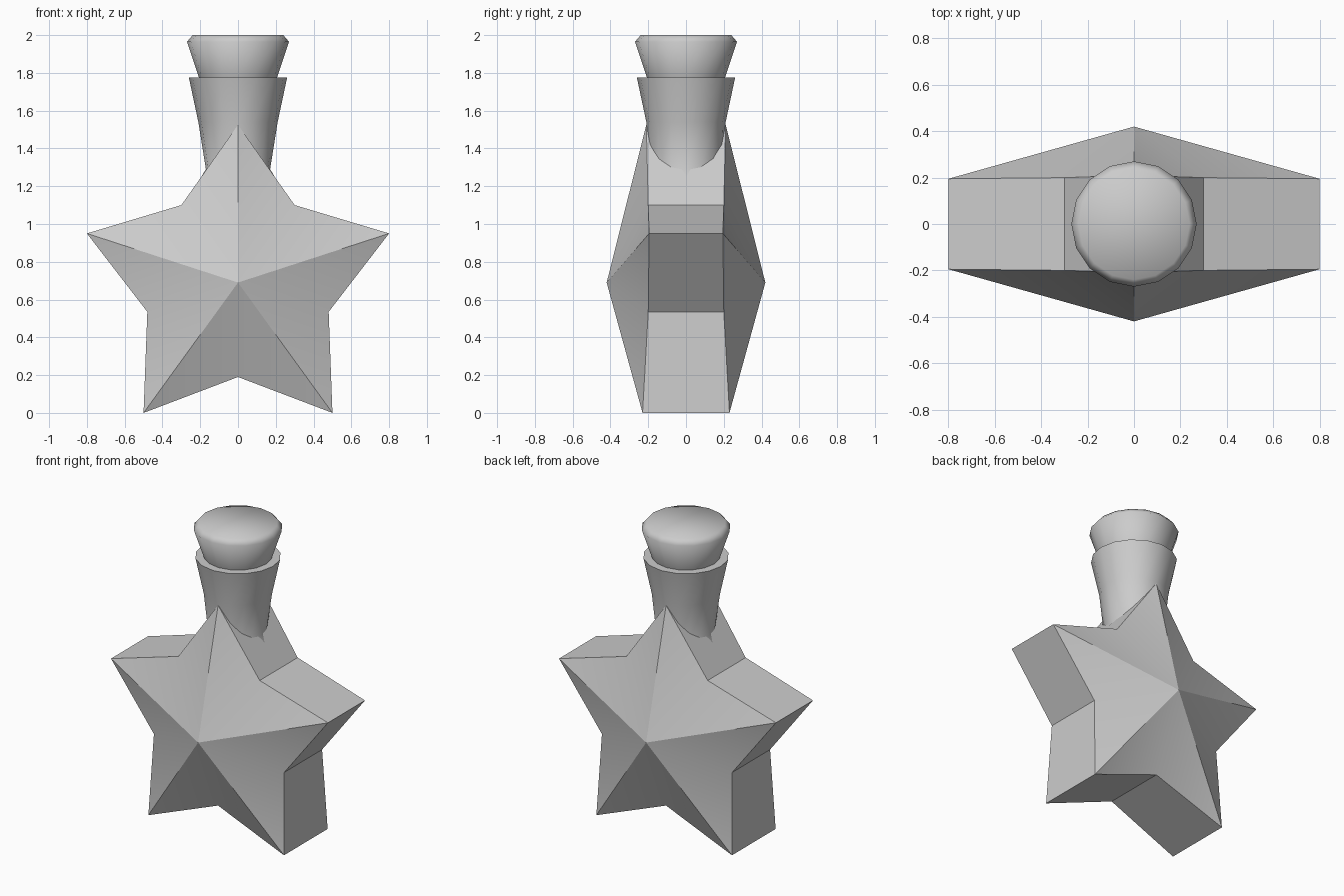
import bpy, bmesh
from math import cos, sin, pi, radians

if "Cube" in bpy.data.objects:
    bpy.data.objects.remove(bpy.data.objects["Cube"])


def finish(name, bm, angle):
    bmesh.ops.recalc_face_normals(bm, faces=bm.faces)
    mesh = bpy.data.meshes.new(name)
    bm.to_mesh(mesh)
    bm.free()
    obj = bpy.data.objects.new(name, mesh)
    bpy.context.collection.objects.link(obj)
    bpy.ops.object.select_all(action='DESELECT')
    obj.select_set(True)
    bpy.context.view_layer.objects.active = obj
    bpy.ops.object.shade_smooth_by_angle(angle=radians(angle))
    return obj


def loft(name, sections, sides=16, angle=40):
    """Stack of elliptical rings (z, x radius, y radius) with capped ends."""
    bm = bmesh.new()
    rings = [[bm.verts.new((rx * cos(2 * pi * i / sides), ry * sin(2 * pi * i / sides), z))
              for i in range(sides)] for z, rx, ry in sections]
    for a, b in zip(rings, rings[1:]):
        for i in range(sides):
            j = (i + 1) % sides
            bm.faces.new((a[i], a[j], b[j], b[i]))
    bm.faces.new(rings[0][::-1])
    bm.faces.new(rings[-1])
    return finish(name, bm, angle)


# Star-shaped flask: outline (x, z, half depth), bulging to a point front and back
half = [(0.30, 1.10, 0.20), (0.80, 0.95, 0.195), (0.48, 0.535, 0.20), (0.50, 0.0, 0.23)]
outline = ([(0, 1.525, 0.21)] + half + [(0, 0.19, 0.21)]
           + [(-x, z, d) for x, z, d in reversed(half)])
bm = bmesh.new()
front, back = [[bm.verts.new((x, s * d, z)) for x, z, d in outline] for s in (-1, 1)]
front_peak = bm.verts.new((0, -0.42, 0.69))
back_peak = bm.verts.new((0, 0.42, 0.69))
for i in range(len(outline)):
    j = (i + 1) % len(outline)
    bm.faces.new((front[i], front[j], front_peak))
    bm.faces.new((back[j], back[i], back_peak))
    bm.faces.new((front[j], front[i], back[i], back[j]))
finish("star_body", bm, 35)

# Neck flaring out at the mouth and into the star's shoulders
loft("neck", [(1.10, 0.29, 0.19), (1.20, 0.225, 0.195), (1.29, 0.17, 0.20),
              (1.54, 0.21, 0.21), (1.775, 0.26, 0.26)])

# Tapered cork with a bevelled top
loft("cork", [(1.70, 0.185, 0.185), (1.775, 0.207, 0.207),
              (1.965, 0.27, 0.27), (2.0, 0.24, 0.24)], angle=60)
